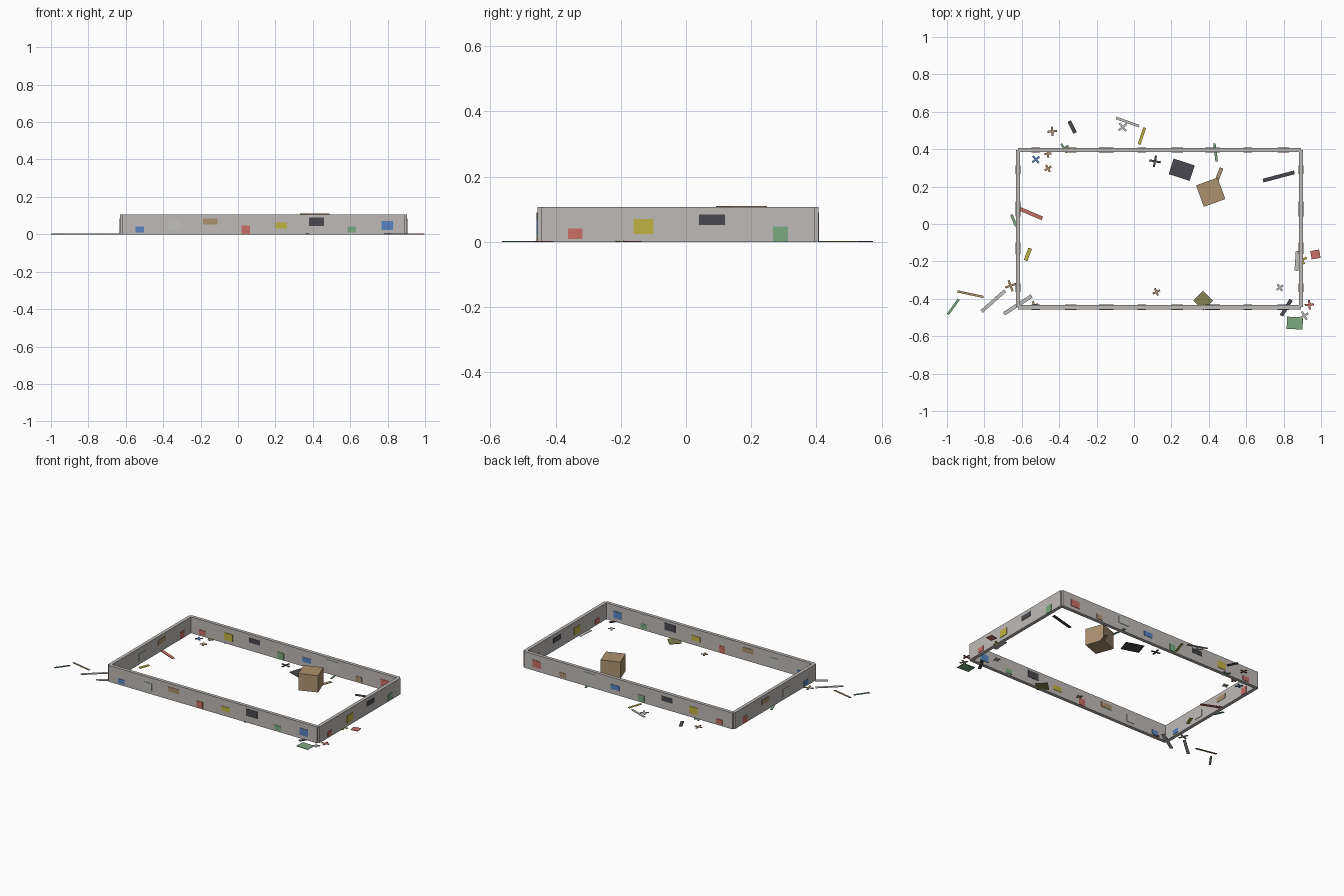
import bpy, bmesh, math
from mathutils import Matrix

cube = bpy.data.objects.get("Cube")
if cube:
    bpy.data.objects.remove(cube, do_unlink=True)


def lin(c):
    c /= 255
    return c / 12.92 if c <= 0.04045 else ((c + 0.055) / 1.055) ** 2.4


def material(name, rgb):
    m = bpy.data.materials.new(name)
    m.use_nodes = True
    col = (*[lin(c) for c in rgb], 1)
    m.diffuse_color = col
    bsdf = m.node_tree.nodes["Principled BSDF"]
    bsdf.inputs["Base Color"].default_value = col
    bsdf.inputs["Roughness"].default_value = 0.9
    return m


MATS = {name: material(name, rgb) for name, rgb in {
    "concrete": (190, 186, 182),
    "light_grey": (192, 192, 190),
    "blue": (88, 132, 194),
    "tan": (172, 146, 112),
    "red": (200, 110, 102),
    "yellow": (192, 178, 66),
    "dark": (74, 73, 80),
    "green": (124, 170, 130),
    "olive": (130, 130, 82),
}.items()}


def make(name, mat, boxes, loc=(0, 0, 0), rot=0):
    """One object from boxes given as (centre, size)."""
    bm = bmesh.new()
    for c, s in boxes:
        bmesh.ops.create_cube(bm, size=1, matrix=Matrix.Translation(c) @ Matrix.Diagonal((*s, 1)))
    me = bpy.data.meshes.new(name)
    bm.to_mesh(me)
    bm.free()
    me.materials.append(MATS[mat])
    ob = bpy.data.objects.new(name, me)
    ob.location = loc
    ob.rotation_euler.z = math.radians(rot)
    bpy.context.collection.objects.link(ob)
    return ob


# Low walls centred on a rectangle, leaving a small notch at each outer corner
X0, X1, Y0, Y1 = -0.621, 0.893, -0.445, 0.395
H, T = 0.107, 0.022
CX, CY = (X0 + X1) / 2, (Y0 + Y1) / 2
LX, LY = X1 - X0, Y1 - Y0
for name, y in (("front_wall", Y0), ("back_wall", Y1)):
    make(name, "concrete", [((CX, y, H / 2), (LX, T, H))])
for name, x in (("left_wall", X1), ("right_wall", X0)):
    make(name, "concrete", [((x, CY, H / 2), (T, LY, H))])

# Coloured panels showing on both faces of each wall, in a repeating order
CYCLE = ["blue", "light_grey", "tan", "red", "yellow", "dark", "green"]
WIDTH = [0.045, 0.062, 0.079]
HEIGHT = [0.031, 0.046]
LEVEL = [0.025, 0.047, 0.068]
PT = T + 0.005


def panels(wall, count, first, along_x, pos):
    start, length = (X0, LX) if along_x else (Y0, LY)
    for i in range(count):
        a = start + length * (i + 0.5) / count
        w, h, z = WIDTH[i % 3], HEIGHT[i % 2], LEVEL[i % 3]
        c, s = ((a, pos, z), (w, PT, h)) if along_x else ((pos, a, z), (PT, w, h))
        make(f"{wall}_panel_{i + 1}", CYCLE[(first + i) % 7], [((0, 0, 0), s)], c)


panels("front_wall", 8, 0, True, Y0)
panels("back_wall", 8, 3, True, Y1)
panels("right_wall", 4, 0, False, X0)
panels("left_wall", 4, 3, False, X1)

# Crate
make("crate", "tan", [((0, 0, 0.055), (0.122, 0.122, 0.11))], (0.41, 0.17, 0), 20)

FLAT = 0.003

# Flat slabs on the ground: colour, x, y, width, depth, angle
for i, (m, x, y, w, d, a) in enumerate([
    ("dark", 0.255, 0.29, 0.118, 0.087, -18),
    ("olive", 0.37, -0.41, 0.075, 0.075, 45),
    ("green", 0.86, -0.53, 0.085, 0.065, -3),
    ("red", 0.97, -0.163, 0.048, 0.045, 10),
]):
    make(f"slab_{i + 1}", m, [((0, 0, FLAT / 2), (w, d, FLAT))], (x, y, 0), a)

# Flat sticks from end to end: colour, x, y, x, y, width
for i, (m, ax, ay, bx, by, w) in enumerate([
    ("dark", 0.69, 0.232, 0.857, 0.276, 0.02),
    ("green", 0.43, 0.43, 0.442, 0.335, 0.013),
    ("yellow", 0.057, 0.515, 0.027, 0.425, 0.015),
    ("light_grey", -0.095, 0.567, 0.027, 0.523, 0.014),
    ("dark", -0.346, 0.55, -0.315, 0.487, 0.02),
    ("red", -0.615, 0.083, -0.49, 0.03, 0.02),
    ("green", -0.655, 0.05, -0.63, -0.012, 0.014),
    ("yellow", -0.555, -0.13, -0.58, -0.195, 0.02),
    ("tan", -0.945, -0.36, -0.805, -0.39, 0.012),
    ("green", -0.937, -0.403, -0.995, -0.483, 0.013),
    ("light_grey", -0.69, -0.357, -0.815, -0.468, 0.018),
    ("light_grey", -0.547, -0.385, -0.695, -0.48, 0.02),
    ("dark", 0.84, -0.405, 0.788, -0.49, 0.02),
    ("light_grey", 0.875, -0.145, 0.868, -0.25, 0.02),
    ("tan", 0.468, 0.3, 0.43, 0.2, 0.02),
]):
    length = math.hypot(bx - ax, by - ay)
    make(f"stick_{i + 1}", m, [((0, 0, FLAT / 2), (length, w, FLAT))],
         ((ax + bx) / 2, (ay + by) / 2, 0), math.degrees(math.atan2(by - ay, bx - ax)))

# Flat crosses: colour, x, y, span, angle
for i, (m, x, y, s, a) in enumerate([
    ("dark", 0.112, 0.335, 0.062, -10),
    ("light_grey", -0.06, 0.518, 0.056, 40),
    ("tan", -0.437, 0.495, 0.05, 5),
    ("green", -0.375, 0.405, 0.056, 30),
    ("tan", -0.46, 0.375, 0.038, 5),
    ("tan", -0.46, 0.297, 0.042, 30),
    ("blue", -0.525, 0.345, 0.048, 40),
    ("tan", -0.66, -0.33, 0.062, 20),
    ("tan", -0.535, -0.435, 0.045, 15),
    ("tan", 0.12, -0.363, 0.042, 25),
    ("light_grey", 0.78, -0.34, 0.042, 35),
    ("light_grey", 0.91, -0.49, 0.05, 30),
    ("red", 0.938, -0.432, 0.05, 5),
    ("yellow", 0.9, -0.19, 0.052, 20),
]):
    w = 0.011
    arm = (s - w) / 2
    off = (s + w) / 4
    z = FLAT / 2
    make(f"cross_{i + 1}", m, [((0, 0, z), (s, w, FLAT)),
                               ((0, off, z), (w, arm, FLAT)),
                               ((0, -off, z), (w, arm, FLAT))], (x, y, 0), a)
